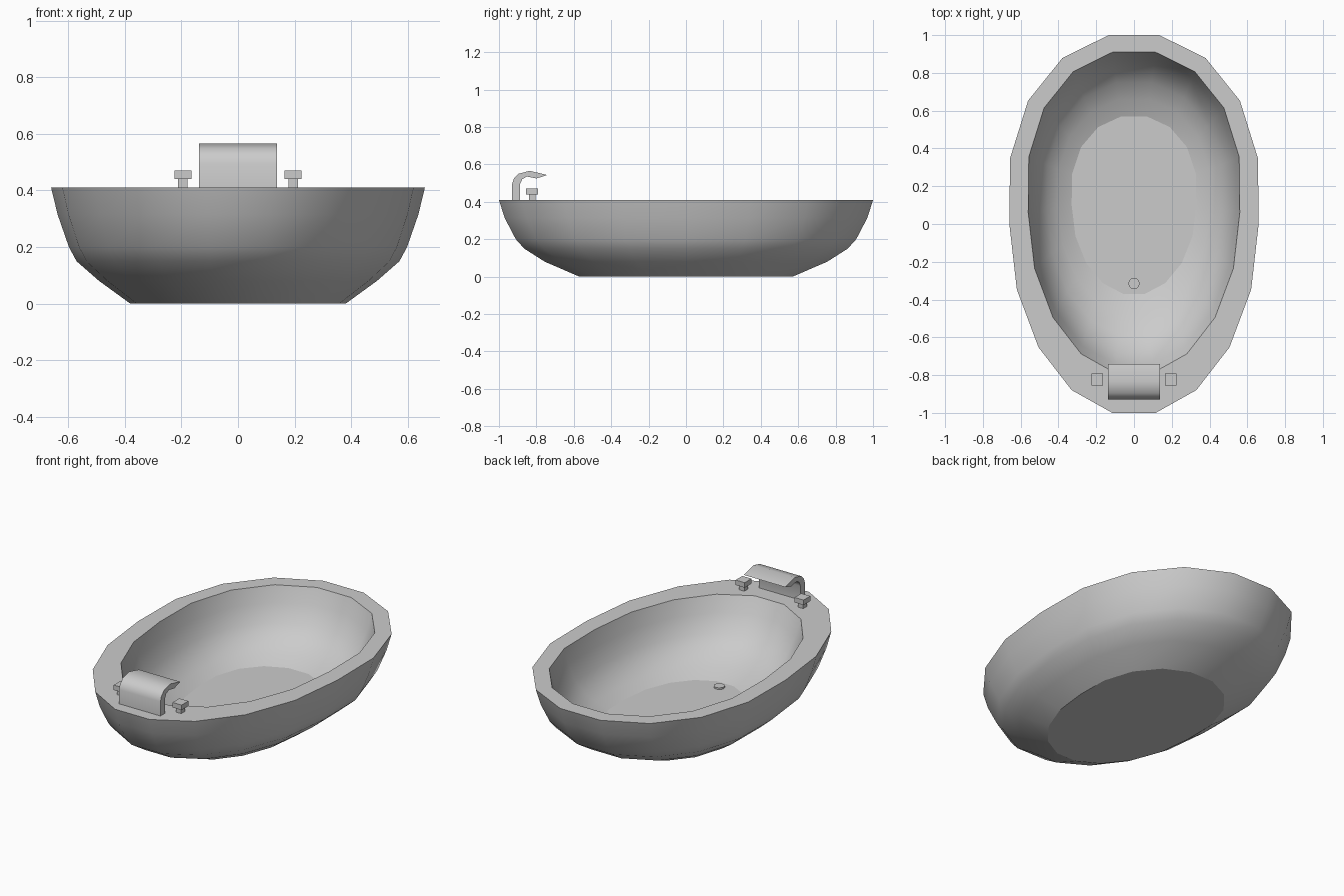
import bpy, bmesh
from math import sin, cos, pi

if "Cube" in bpy.data.objects:
    bpy.data.objects.remove(bpy.data.objects["Cube"])

SIDES = 18


def ring(rx, ry, cy, z):
    """Egg-shaped 18-sided loop, a little broader toward the back."""
    pts = []
    for i in range(SIDES):
        a = 2 * pi * i / SIDES
        x = cos(a)
        if sin(a) > 0:
            x += 0.085 * sin(2 * a)
        pts.append((rx * x, cy + ry * sin(a) / sin(pi * 80 / 180), z))
    return pts


def finish(name, bm):
    bmesh.ops.recalc_face_normals(bm, faces=bm.faces[:])
    mesh = bpy.data.meshes.new(name)
    bm.to_mesh(mesh)
    bm.free()
    obj = bpy.data.objects.new(name, mesh)
    bpy.context.collection.objects.link(obj)
    return obj


def box(name, center, size):
    bm = bmesh.new()
    bmesh.ops.create_cube(bm, size=1)
    for v in bm.verts:
        v.co = [c + s * k for c, s, k in zip(center, size, v.co)]
    return finish(name, bm)


# Tub shell: outer wall up, across the rim, inner wall down (rx, ry, cy, z)
sections = [
    (0.38, 0.57, 0, 0), (0.49, 0.755, 0, 0.08), (0.57, 0.865, 0, 0.15),
    (0.597, 0.91, 0, 0.20), (0.637, 0.97, 0, 0.315), (0.66, 1.0, 0, 0.41),
    (0.56, 0.85, 0.06, 0.41), (0.54, 0.81, 0.065, 0.32),
    (0.505, 0.75, 0.07, 0.22), (0.46, 0.67, 0.08, 0.155),
    (0.40, 0.57, 0.09, 0.105), (0.33, 0.47, 0.10, 0.07),
]
RIM = 5
bm = bmesh.new()
loops = [[bm.verts.new(p) for p in ring(*s)] for s in sections]
for n, (lo, hi) in enumerate(zip(loops, loops[1:])):
    for i in range(SIDES):
        j = (i + 1) % SIDES
        f = bm.faces.new((lo[i], lo[j], hi[j], hi[i]))
        f.smooth = n != RIM
bm.faces.new(loops[0])
bm.faces.new(loops[-1])
finish("tub", bm)

# Drain
bpy.ops.mesh.primitive_cylinder_add(vertices=12, radius=0.03, depth=0.02,
                                    location=(0, -0.315, 0.07))
bpy.context.object.name = "drain"

# Wide waterfall spout: side profile (y, z) extruded along x
profile = [
    (-0.93, 0.40), (-0.93, 0.495), (-0.92, 0.525), (-0.895, 0.55),
    (-0.835, 0.566), (-0.742, 0.543), (-0.80, 0.525), (-0.85, 0.535),
    (-0.875, 0.522), (-0.887, 0.495), (-0.887, 0.40),
]
bm = bmesh.new()
side = bm.faces.new([bm.verts.new((-0.137, y, z)) for y, z in profile])
ext = bmesh.ops.extrude_face_region(bm, geom=[side])
bmesh.ops.translate(bm, vec=(0.274, 0, 0),
                    verts=[g for g in ext["geom"] if isinstance(g, bmesh.types.BMVert)])
if not side.is_valid or len([f for f in bm.faces if len(f.verts) == len(profile)]) < 2:
    bmesh.ops.holes_fill(bm, edges=bm.edges[:])
spout = finish("spout", bm)
bpy.context.view_layer.objects.active = spout
bpy.ops.object.select_all(action='DESELECT')
spout.select_set(True)
bpy.ops.object.shade_smooth_by_angle(angle=0.7)

# Tap handles on each side of the spout
for tag, x in (("left", -0.195), ("right", 0.195)):
    box(tag + "_tap_stem", (x, -0.823, 0.422), (0.035, 0.035, 0.044))
    box(tag + "_tap_handle", (x, -0.823, 0.455), (0.06, 0.064, 0.03))
